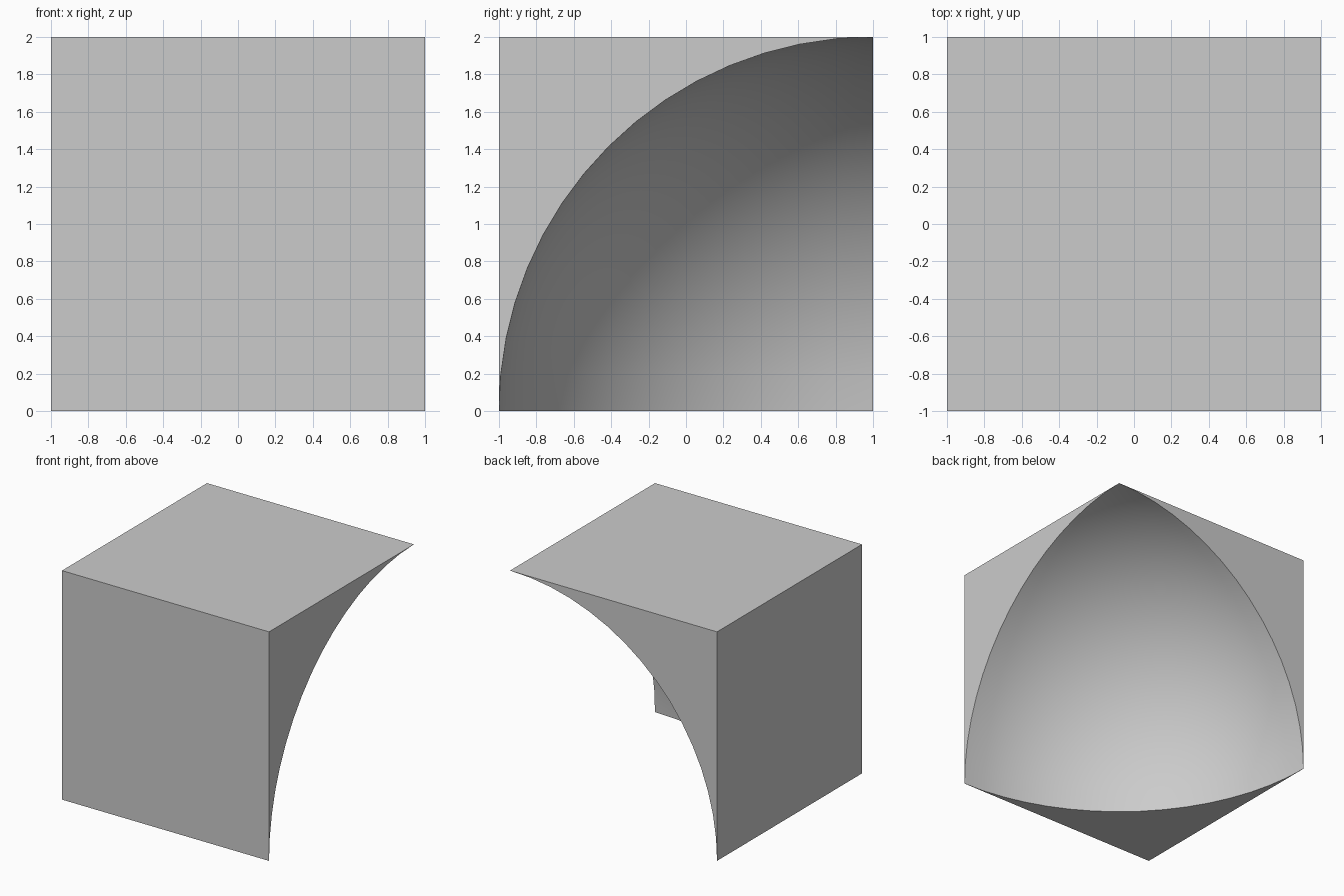
import bpy, bmesh, math

if "Cube" in bpy.data.objects:
    bpy.data.objects.remove(bpy.data.objects["Cube"])

N = 16   # segments per quarter turn
R = 2.0  # radius of the scooped sphere, centred on the corner (1, 1, 0)


def scoop(i, j):
    """Point on the sphere octant: i = turn about z, j = elevation."""
    a, e = math.pi / 2 * i / N, math.pi / 2 * j / N
    return (1 - R * math.cos(e) * math.cos(a),
            1 - R * math.cos(e) * math.sin(a),
            R * math.sin(e))


bm = bmesh.new()

# Spherical hollow, rows meeting at the pole (1, 1, 2)
pole = bm.verts.new((1, 1, 2))
rows = [[bm.verts.new(scoop(i, j)) for i in range(N + 1)] for j in range(N)]
for j in range(N):
    for i in range(N):
        a, b = rows[j][i], rows[j][i + 1]
        f = bm.faces.new((a, b, pole) if j == N - 1
                         else (a, b, rows[j + 1][i + 1], rows[j + 1][i]))
        f.smooth = True

# Remaining cube corners
low = bm.verts.new((-1, -1, 0))
top_front_left = bm.verts.new((-1, -1, 2))
top_front_right = bm.verts.new((1, -1, 2))
top_back_left = bm.verts.new((-1, 1, 2))
back_tip, right_tip = rows[0][0], rows[0][N]

# Three full squares: top, front, left
bm.faces.new((top_front_left, top_front_right, pole, top_back_left))
bm.faces.new((low, right_tip, top_front_right, top_front_left))
bm.faces.new((low, top_front_left, top_back_left, back_tip))

# Three arc-edged faces: right, back, bottom
bm.faces.new([r[N] for r in rows] + [pole, top_front_right])
bm.faces.new([r[0] for r in rows] + [pole, top_back_left])
bm.faces.new(rows[0] + [low])

bmesh.ops.recalc_face_normals(bm, faces=bm.faces)
mesh = bpy.data.meshes.new("scooped_cube")
bm.to_mesh(mesh)
bm.free()

cube = bpy.data.objects.new("scooped_cube", mesh)
bpy.context.collection.objects.link(cube)
bpy.context.view_layer.objects.active = cube
cube.select_set(True)
bpy.ops.object.shade_smooth_by_angle(angle=math.radians(30))
